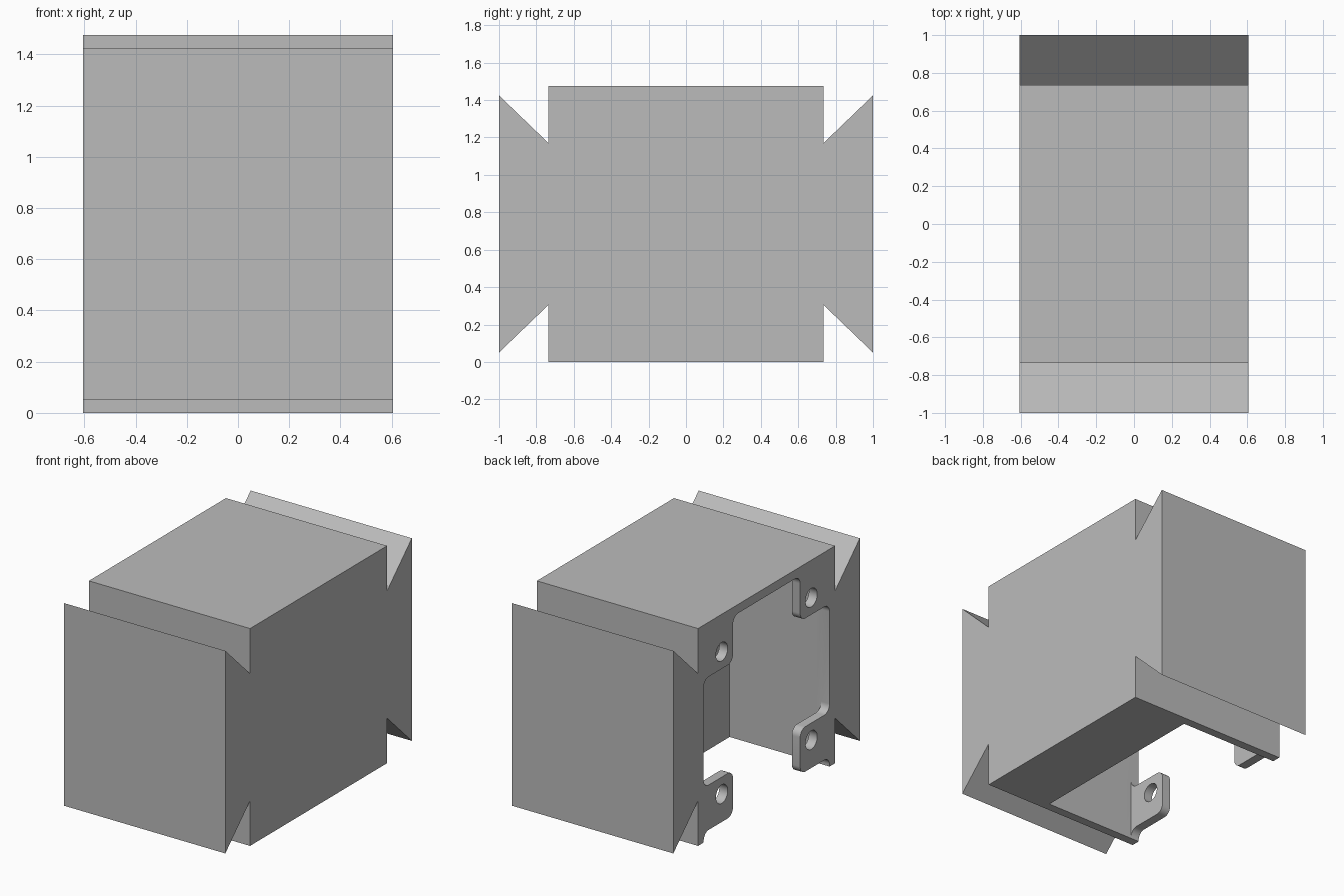
import bpy, math
from mathutils import Vector

old = bpy.data.objects.get("Cube")
if old:
    bpy.data.objects.remove(old, do_unlink=True)

HALF_X, HALF_Y, HEIGHT, WALL, PLATE = 0.605, 0.735, 1.475, 0.06, 0.063
MID = HEIGHT / 2

grey = bpy.data.materials.new("plain_grey")
grey.use_nodes = True
grey.diffuse_color = (0.5, 0.5, 0.5, 1)
grey.node_tree.nodes["Principled BSDF"].inputs["Base Color"].default_value = (0.5, 0.5, 0.5, 1)


def extrude_x(name, profile, x0, x1):
    """Solid made by extruding a (y, z) outline along x."""
    n = len(profile)
    verts = [(x, y, z) for x in (x0, x1) for y, z in profile]
    faces = [list(range(n))[::-1], list(range(n, 2 * n))]
    faces += [[i, (i + 1) % n, n + (i + 1) % n, n + i] for i in range(n)]
    mesh = bpy.data.meshes.new(name)
    mesh.from_pydata(verts, [], faces)
    mesh.materials.append(grey)
    obj = bpy.data.objects.new(name, mesh)
    bpy.context.collection.objects.link(obj)
    return obj


def rounded(prev, corner, nxt, radius, steps=8):
    """Points of a right-angle corner replaced by an arc."""
    p = Vector(corner)
    a = (Vector(prev) - p).normalized() * radius
    b = (Vector(nxt) - p).normalized() * radius
    arc = []
    for i in range(steps + 1):
        t = math.pi / 2 * i / steps
        arc.append(tuple(p + a * (1 - math.sin(t)) + b * (1 - math.cos(t))))
    return arc


def cut(target, cutter):
    mod = target.modifiers.new("cut", 'BOOLEAN')
    mod.operation = 'DIFFERENCE'
    mod.solver = 'EXACT'
    mod.object = cutter
    bpy.context.view_layer.objects.active = target
    bpy.ops.object.modifier_apply(modifier=mod.name)
    bpy.data.objects.remove(cutter, do_unlink=True)


# Housing with dovetail rails on the front and back
quarter = [(HALF_Y, 0), (HALF_Y, 0.305), (1, 0.05)]
side = quarter + [(y, HEIGHT - z) for y, z in reversed(quarter)]
outline = side + [(-y, z) for y, z in reversed(side)]
housing = extrude_x("housing", outline, -HALF_X, HALF_X)

# Pocket, open at the bottom, behind the mounting tabs
inner, roof = HALF_Y - WALL, HEIGHT - WALL
pocket = [(inner, -0.1), (inner, roof), (-inner, roof), (-inner, -0.1)]
cut(housing, extrude_x("pocket_cutter", pocket, -HALF_X + PLATE, 0.145))

# Side opening that leaves four rounded mounting tabs
tab_y, tab_z = 0.36, 0.37
half = [(inner, -0.1), (inner, WALL + 0.005), (tab_y, WALL + 0.005), (tab_y, tab_z),
        (inner, tab_z), (inner, HEIGHT - tab_z), (tab_y, HEIGHT - tab_z), (tab_y, roof)]
corners = half + [(-y, z) for y, z in reversed(half)]
opening = [corners[0]]
for i in range(1, len(corners) - 1):
    opening += rounded(corners[i - 1], corners[i], corners[i + 1], 0.055)
opening.append(corners[-1])
cut(housing, extrude_x("opening_cutter", opening, -0.8, -HALF_X + PLATE + 0.04))

# Screw hole in each tab
for sy in (-1, 1):
    for sz in (-1, 1):
        ring = [(sy * 0.48 + 0.063 * math.cos(k * math.tau / 32),
                 MID + sz * 0.483 + 0.063 * math.sin(k * math.tau / 32)) for k in range(32)]
        cut(housing, extrude_x("hole_cutter", ring, -0.8, -HALF_X + PLATE + 0.04))

bpy.ops.object.select_all(action='DESELECT')
housing.select_set(True)
bpy.context.view_layer.objects.active = housing
bpy.ops.object.shade_smooth_by_angle(angle=math.radians(30))
